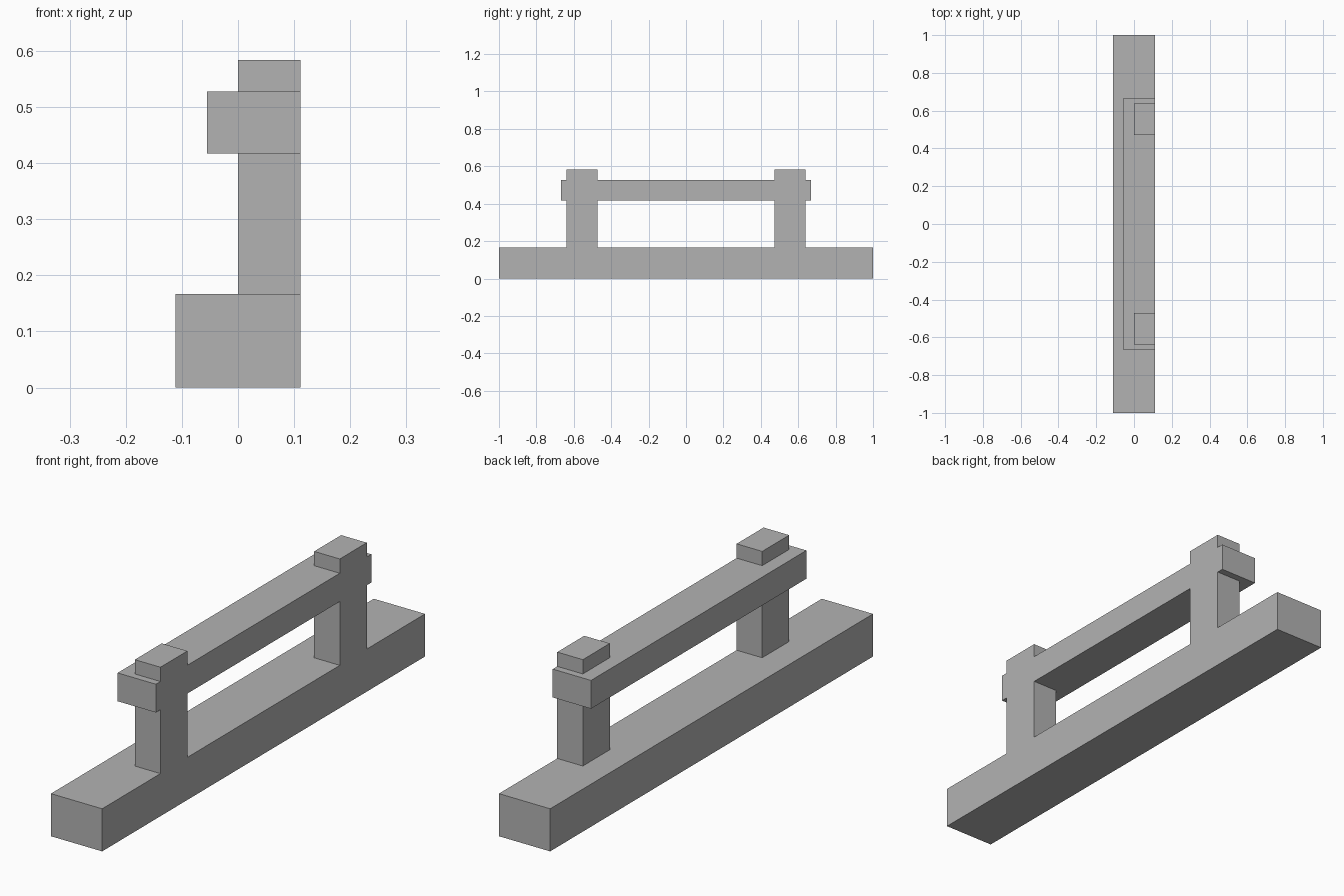
import bpy

default = bpy.data.objects.get("Cube")
if default:
    bpy.data.objects.remove(default, do_unlink=True)

grey = bpy.data.materials.new("plain grey")
grey.use_nodes = True
colour = (0.45, 0.45, 0.45, 1)
grey.diffuse_color = colour
grey.node_tree.nodes["Principled BSDF"].inputs["Base Color"].default_value = colour

FLUSH = 0.111  # every part lines up on this side


def box(name, x_min, y_range, z_range):
    """Box from x_min to the flush side."""
    spans = [(x_min, FLUSH), y_range, z_range]
    bpy.ops.mesh.primitive_cube_add(size=1, location=[(a + b) / 2 for a, b in spans])
    ob = bpy.context.object
    ob.name = name
    ob.scale = [b - a for a, b in spans]
    bpy.ops.object.transform_apply(location=False, rotation=False, scale=True)
    ob.data.materials.append(grey)


# Beam on the ground and the overhanging top rail
base_top, rail_bottom, rail_top, post_top = 0.167, 0.417, 0.528, 0.584
box("base_beam", -FLUSH, (-1, 1), (0, base_top))
box("top_rail", -0.055, (-0.667, 0.667), (rail_bottom, rail_top))

# Posts pass through the rail and show as stubs above it
for side, s in (("front", -1), ("back", 1)):
    y_range = sorted((s * 0.472, s * 0.639))
    box(side + "_post", 0, y_range, (base_top, rail_bottom))
    box(side + "_post_stub", 0, y_range, (rail_top, post_top))
